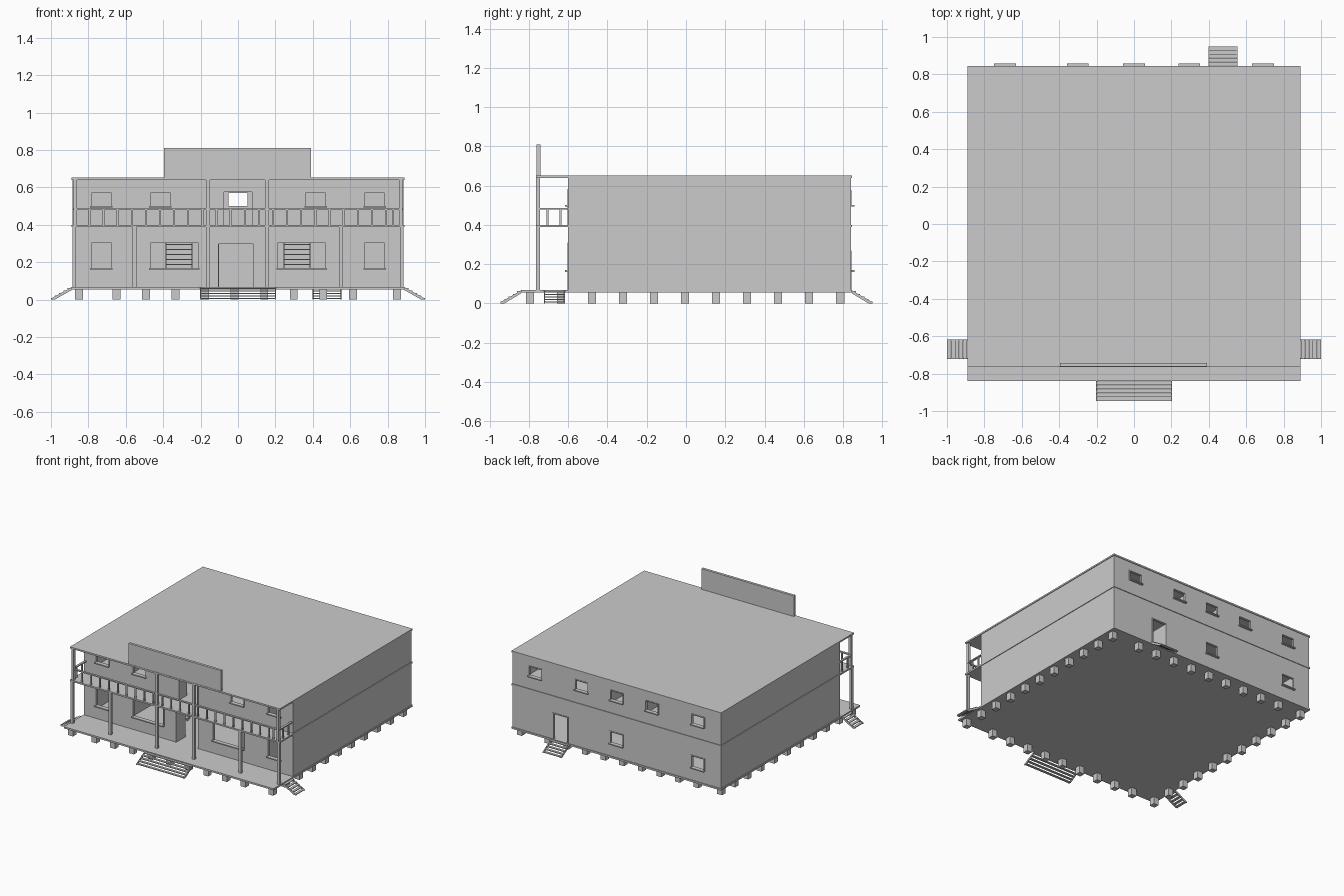
import bpy, bmesh, math
from mathutils import Matrix, Vector

if "Cube" in bpy.data.objects:
    bpy.data.objects.remove(bpy.data.objects["Cube"])


def link(name, bm, matrix=None):
    me = bpy.data.meshes.new(name)
    if matrix:
        bm.transform(matrix)
    bmesh.ops.recalc_face_normals(bm, faces=bm.faces)
    bm.to_mesh(me)
    bm.free()
    ob = bpy.data.objects.new(name, me)
    bpy.context.collection.objects.link(ob)
    return ob


def add_box(bm, x0, x1, y0, y1, z0, z1):
    m = Matrix.Translation(((x0 + x1) / 2, (y0 + y1) / 2, (z0 + z1) / 2))
    bmesh.ops.create_cube(bm, size=1, matrix=m @ Matrix.Diagonal((x1 - x0, y1 - y0, z1 - z0, 1)))


def boxes(name, items):
    bm = bmesh.new()
    for b in items:
        add_box(bm, *b)
    return link(name, bm)


def wall(name, x0, x1, z0, z1, y, thick, holes):
    """Wall in the xz plane with rectangular openings (x0, x1, z0, z1)."""
    xs = sorted({x0, x1, *[v for h in holes for v in h[:2]]})
    zs = sorted({z0, z1, *[v for h in holes for v in h[2:]]})
    bm = bmesh.new()
    for a, b in zip(xs, xs[1:]):
        for c, d in zip(zs, zs[1:]):
            mx, mz = (a + b) / 2, (c + d) / 2
            if any(h[0] < mx < h[1] and h[2] < mz < h[3] for h in holes):
                continue
            bm.faces.new([bm.verts.new((px, y, pz)) for px, pz in ((a, c), (b, c), (b, d), (a, d))])
    bmesh.ops.remove_doubles(bm, verts=bm.verts, dist=1e-5)
    geom = bmesh.ops.extrude_face_region(bm, geom=bm.faces[:])["geom"]
    bmesh.ops.translate(bm, vec=(0, thick, 0), verts=[v for v in geom if isinstance(v, bmesh.types.BMVert)])
    return link(name, bm)


def frames(name, holes, y, out, sill=True):
    """Thin trim round each opening, with a projecting sill under windows."""
    t, items = 0.007, []
    ya, yb = sorted((y + out * 0.004, y - out * 0.016))
    for x0, x1, z0, z1 in holes:
        items += [(x0, x0 + t, ya, yb, z0, z1), (x1 - t, x1, ya, yb, z0, z1),
                  (x0 + t, x1 - t, ya, yb, z1 - t, z1)]
        if sill:
            sa, sb = sorted((y + out * 0.017, y - out * 0.015))
            items.append((x0, x1, sa, sb, z0 - 0.004, z0 + 0.004))
    boxes(name, items)


def stair(name, w, run, rise, steps, place, base=0.0):
    """Open stair descending from (y=0, z=base+rise) along -y."""
    bm = bmesh.new()
    d = run / steps
    for i in range(steps):
        z = base + rise * (1 - (i + 0.5) / steps)
        add_box(bm, -w / 2, w / 2, -(i + 1) * d, -i * d - d * 0.1, z - 0.003, z + 0.003)
    for s in (-1, 1):
        prof = [(0, base + rise), (-run, base + 0.006), (-run, base), (-run + 0.02, base), (0, base + rise - 0.015)]
        f = bm.faces.new([bm.verts.new((s * w / 2 - 0.003, y, z)) for y, z in prof])
        g = bmesh.ops.extrude_face_region(bm, geom=[f])["geom"]
        bmesh.ops.translate(bm, vec=(0.006, 0, 0), verts=[v for v in g if isinstance(v, bmesh.types.BMVert)])
    return link(name, bm, place)


def at(x, y, deg=0):
    return Matrix.Translation((x, y, 0)) @ Matrix.Rotation(math.radians(deg), 4, 'Z')


# Levels
F, M0, M, R0, R = 0.068, 0.388, 0.4, 0.64, 0.652

# Slabs: ground floor with porch, balcony floor, roof
boxes("ground_floor", [(-0.89, 0.89, -0.84, 0.845, 0.055, F)])
boxes("balcony_floor", [(-0.89, 0.89, -0.765, 0.845, M0, M)])
boxes("roof", [(-0.89, 0.89, -0.765, 0.845, R0, R)])
boxes("front_signboard", [(-0.395, 0.39, -0.762, -0.742, R, 0.81)])

# Foundation blocks round the perimeter
h = 0.021
piles = [(s * 0.85, -0.795 + 0.158 * i) for i in range(11) for s in (-1, 1)]
piles += [(-0.65 + 0.158 * i, y) for i in range(9) for y in (-0.795, 0.785)]
boxes("foundation_blocks", [(x - h, x + h, y - h, y + h, 0, 0.055) for x, y in piles])

# Openings
front_low = [(-0.79, -0.67, 0.165, 0.31), (-0.475, -0.205, 0.165, 0.31),
             (0.205, 0.475, 0.165, 0.31), (0.67, 0.79, 0.165, 0.31)]
front_up = [(x - 0.06, x + 0.06, 0.497, 0.577) for x in (-0.73, -0.415, 0.415, 0.73)]
door_low, door_up = [(-0.11, 0.09, F, 0.305)], [(-0.083, 0.083, M, 0.582)]
back_low = [(x - 0.058, x + 0.058, 0.165, 0.26) for x in (-0.69, 0.0)]
back_up = [(x - 0.058, x + 0.058, 0.497, 0.577) for x in (-0.69, -0.3, 0.0, 0.295, 0.69)]
door_back = [(0.41, 0.54, F, 0.27)]

# Outer walls
W, T = 0.885, 0.012
wall("front_wall_lower", -W, W, F, M0, -0.6, T, front_low + door_low)
wall("front_wall_upper", -W, W, M, R0, -0.6, T, front_up + door_up)
wall("back_wall_lower", -W, W, F, M0, 0.84, -T, back_low + door_back)
wall("back_wall_upper", -W, W, M, R0, 0.84, -T, back_up)
for s, n in ((-1, "left"), (1, "right")):
    a, b = sorted((s * W, s * (W - T)))
    boxes(n + "_wall", [(a, b, -0.588, 0.828, z0, z1) for z0, z1 in ((F, M0), (M, R0))])

# Trim
frames("front_window_frames", front_low + front_up, -0.6, -1)
frames("back_window_frames", back_low + back_up, 0.84, 1)
frames("front_door_frames", door_low + door_up, -0.6, -1, False)
frames("back_door_frame", door_back, 0.84, 1, False)

# Open door leaves
boxes("balcony_door_leaves", [(s * 0.08 - 0.003, s * 0.08 + 0.003, -0.588, -0.51, M, 0.575) for s in (-1, 1)])
boxes("porch_door_leaves", [(x - 0.003, x + 0.003, -0.588, -0.49, F, 0.298) for x in (-0.105, 0.085)])
boxes("back_door_leaf", [(0.412, 0.418, 0.71, 0.828, F, 0.263)])

# Interior partitions
boxes("inner_walls", [(-0.873, 0.873, 0.2, 0.21, F, M0)]
      + [b for s in (-1, 1) for b in (
          (min(s * 0.15, s * 0.873), max(s * 0.15, s * 0.873), 0.2, 0.21, M, R0),
          (s * 0.15 - 0.005, s * 0.15 + 0.005, 0.21, 0.828, M, R0),
          (s * 0.6 - 0.005, s * 0.6 + 0.005, -0.588, 0.2, F, M0),
          (s * 0.6 - 0.005, s * 0.6 + 0.005, -0.588, 0.2, M, R0))])
for s, n in ((-1, "left"), (1, "right")):
    stair(n + "_inner_stair", 0.14, 0.42, M0 - F, 12, at(s * 0.315, 0.15), F)

# Porch and balcony posts
p, py = 0.01, -0.753
boxes("porch_posts", [(x - p, x + p, py - p, py + p, F, M0) for x in (-0.876, -0.553, -0.16, 0.155, 0.55, 0.876)])
boxes("balcony_posts", [(x - p, x + p, py - p, py + p, M, R0) for x in (-0.87, -0.16, 0.155, 0.87)])

# Balcony railing
rt, b = 0.487, 0.005
rail = [(-0.87, 0.87, py - 0.008, py + 0.008, rt - 0.008, rt)]
rail += [(x - b, x + b, py - b, py + b, M, rt - 0.008)
         for x in [-0.87 + 0.0755 * i for i in range(1, 23)] + [0.83]]
for s in (-1, 1):
    rail.append((s * 0.875 - 0.008, s * 0.875 + 0.008, py, -0.6, rt - 0.008, rt))
    rail += [(s * 0.875 - b, s * 0.875 + b, y - b, y + b, M, rt - 0.008) for y in (-0.705, -0.64)]
boxes("balcony_railing", rail)

# Outside stairs
stair("front_steps", 0.4, 0.105, 0.066, 5, at(0, -0.84))
stair("right_steps", 0.1, 0.11, 0.066, 5, at(0.89, -0.67, 90))
stair("left_steps", 0.1, 0.11, 0.066, 5, at(-0.89, -0.67, -90))
stair("back_steps", 0.15, 0.105, 0.066, 5, at(0.475, 0.845, 180))
